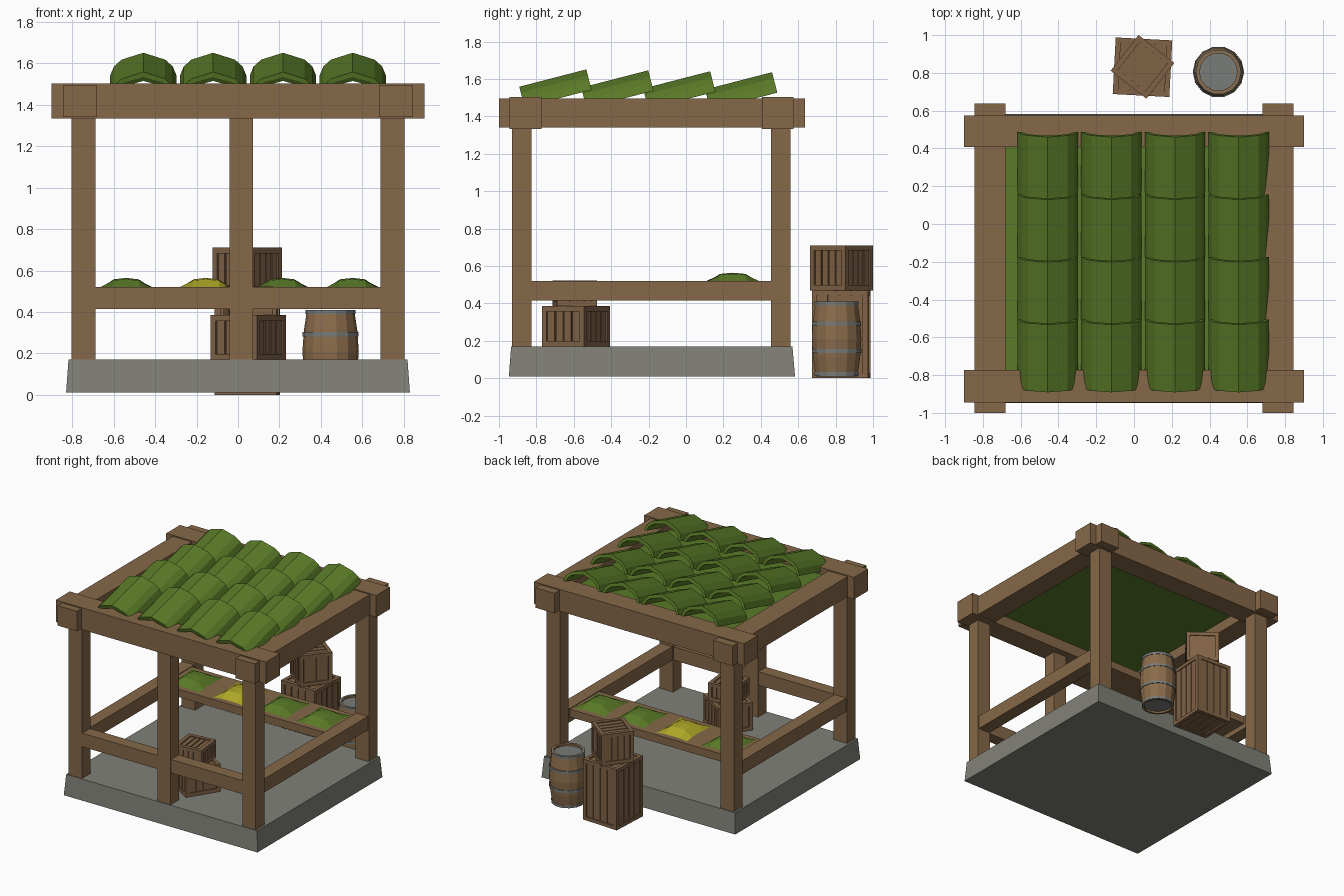
import bpy, bmesh, math
from mathutils import Matrix, Vector

if "Cube" in bpy.data.objects:
    bpy.data.objects.remove(bpy.data.objects["Cube"])


def material(name, r, g, b):
    m = bpy.data.materials.new(name)
    m.use_nodes = True
    m.diffuse_color = (r, g, b, 1)
    m.node_tree.nodes["Principled BSDF"].inputs["Base Color"].default_value = (r, g, b, 1)
    return m


WOOD = material("timber brown", 0.24, 0.14, 0.066)
CRATE = material("crate brown", 0.22, 0.125, 0.062)
STAVE = material("barrel brown", 0.26, 0.15, 0.07)
STONE = material("stone grey", 0.22, 0.22, 0.19)
METAL = material("metal grey", 0.19, 0.20, 0.19)
GREEN = material("leaf green", 0.10, 0.195, 0.02)
YELLOW = material("mustard yellow", 0.43, 0.39, 0.02)


def finish(name, bm, *mats):
    bmesh.ops.recalc_face_normals(bm, faces=bm.faces)
    me = bpy.data.meshes.new(name)
    bm.to_mesh(me)
    bm.free()
    for m in mats:
        me.materials.append(m)
    ob = bpy.data.objects.new(name, me)
    bpy.context.collection.objects.link(ob)
    return ob


def add_box(bm, lo, hi):
    lo, hi = Vector(lo), Vector(hi)
    mat = Matrix.Translation((lo + hi) / 2) @ Matrix.Diagonal((*(hi - lo), 1))
    return bmesh.ops.create_cube(bm, size=1, matrix=mat)["verts"]


def box(name, lo, hi, mat):
    bm = bmesh.new()
    add_box(bm, lo, hi)
    return finish(name, bm, mat)


# Stone base, a little narrower at the top
bm = bmesh.new()
for v in add_box(bm, (-0.83, -0.947, 0.01), (0.83, 0.583, 0.17)):
    if v.co.z > 0.1:
        v.co.x *= 0.986
        v.co.y += 0.012 if v.co.y < 0 else -0.014
finish("stone_base", bm, STONE)

# Posts, side rails and side beams
for side, s in (("left", 1), ("right", -1)):
    def span(a, b):
        return sorted((s * a, s * b))
    x0, x1 = span(0.688, 0.803)
    box(f"front_{side}_post", (x0, -0.93, 0.17), (x1, -0.825, 1.36), WOOD)
    box(f"back_{side}_post", (x0, 0.455, 0.17), (x1, 0.56, 1.36), WOOD)
    x0, x1 = span(0.695, 0.795)
    box(f"{side}_rail", (x0, -0.83, 0.415), (x1, 0.46, 0.52), WOOD)
    x0, x1 = span(0.68, 0.845)
    box(f"{side}_beam", (x0, -1.0, 1.34), (x1, 0.637, 1.495), WOOD)
box("front_middle_post", (-0.04, -0.93, 0.17), (0.073, -0.825, 1.36), WOOD)
box("front_rail", (-0.69, -0.925, 0.415), (0.69, -0.83, 0.52), WOOD)

# Cross beams and roof panel
box("front_beam", (-0.9, -0.945, 1.333), (0.9, -0.773, 1.503), WOOD)
box("back_beam", (-0.9, 0.407, 1.333), (0.9, 0.575, 1.503), WOOD)
box("roof_panel", (-0.69, -0.78, 1.42), (0.69, 0.415, 1.45), GREEN)

# Display shelf
box("shelf", (-0.7, 0.07, 0.455), (0.7, 0.43, 0.515), WOOD)


# Soft pinched sacks on the shelf
def sack(name, x, mat):
    bm = bmesh.new()
    bmesh.ops.create_grid(bm, x_segments=4, y_segments=4, size=1)
    for v in bm.verts:
        u, w = v.co.x, v.co.y
        v.co = (x + 0.133 * u * (1 - 0.1 * (1 - w * w)),
                0.25 + 0.15 * w * (1 - 0.1 * (1 - u * u)),
                0.516 + 0.048 * math.sqrt((1 - u * u) * (1 - w * w)))
    finish(name, bm, mat)


for i, x in enumerate((-0.54, -0.155, 0.213, 0.553)):
    sack(f"sack_{i + 1}", x, YELLOW if i == 1 else GREEN)

# Arched roof tiles, overlapping in tilted rows
HALF = [(0.16, 0), (0.142, 0.045), (0.105, 0.079)]
OUTER = [(-x, z) for x, z in HALF] + [(0, 0.113)] + HALF[::-1]
INNER = [(x * 0.86, z * 0.74) for x, z in OUTER]


def tile(name, x, y, z):
    tilt = Matrix.Translation((x, y, z)) @ Matrix.Rotation(math.radians(14.5), 4, "X")
    bm = bmesh.new()
    ends = [[[bm.verts.new(tilt @ Vector((px, d, pz))) for px, pz in prof]
             for prof in (OUTER, INNER)] for d in (0, 0.37)]
    (fo, fi), (bo, bi) = ends
    for i in range(len(OUTER) - 1):
        for a, b in ((fo, bo), (fi, bi), (fo, fi), (bo, bi)):
            bm.faces.new((a[i], a[i + 1], b[i + 1], b[i]))
    for i in (0, -1):
        bm.faces.new((fo[i], bo[i], bi[i], fi[i]))
    finish(name, bm, GREEN)


for row in range(4):
    for col in range(4):
        tile(f"roof_tile_{row + 1}_{col + 1}", -0.457 + 0.337 * col,
             -0.863 + 0.331 * row, 1.449 - 0.005 * row)


# Slatted crates: core, edge frame and slats on every side
def crate(name, x, y, z, size, turn):
    bm = bmesh.new()
    h = Vector(size) / 2
    t, sunk = 0.028, 0.014
    core = h - Vector((sunk, sunk, sunk))
    add_box(bm, -core, core)
    for axis in range(3):
        a, b = [(1, 2), (0, 2), (0, 1)][axis]
        for p in (-1, 1):
            # frame bars running along this axis
            for q in (-1, 1):
                lo, hi = -h, h.copy()
                for k, s in ((a, p), (b, q)):
                    lo[k], hi[k] = sorted((s * h[k], s * (h[k] - t)))
                add_box(bm, lo, hi)
            # slats on the two faces across this axis
            width = 2 * (h[a] - t) / 4
            for n in range(4):
                lo, hi = Vector(), Vector()
                lo[axis], hi[axis] = sorted((p * core[axis], p * (core[axis] + 0.007)))
                lo[a] = -h[a] + t + n * width + 0.004
                hi[a] = lo[a] + width - 0.008
                hi[b] = h[b] - t
                lo[b] = -hi[b]
                add_box(bm, lo, hi)
    bm.transform(Matrix.Translation((x, y, z + h.z))
                 @ Matrix.Rotation(math.radians(turn), 4, "Z"))
    finish(name, bm, CRATE)


crate("tall_crate", 0.045, 0.83, 0, (0.3, 0.3, 0.47), -3)
crate("top_crate", 0.045, 0.832, 0.47, (0.24, 0.24, 0.24), -38)
crate("inner_crate", 0.05, -0.588, 0.17, (0.265, 0.265, 0.215), -32)
crate("inner_top_crate", 0.05, -0.595, 0.385, (0.215, 0.215, 0.137), 7)

# Barrel turned from a profile, with grey lids
SIDES = 14
CENTRE = Matrix.Translation((0.447, 0.805, 0))


def lathe(name, profile, closed, *mats):
    bm = bmesh.new()
    rings = []
    for r, z in profile:
        rings.append([bm.verts.new((r * math.cos(k * math.tau / SIDES),
                                    r * math.sin(k * math.tau / SIDES), z))
                      for k in range(SIDES)])
    pairs = list(zip(rings, rings[1:]))
    if closed:
        pairs.append((rings[-1], rings[0]))
    else:
        for ring in (rings[0], rings[-1]):
            bm.faces.new(ring).material_index = 1
    for a, b in pairs:
        for k in range(SIDES):
            j = (k + 1) % SIDES
            bm.faces.new((a[k], a[j], b[j], b[k]))
    bm.transform(CENTRE)
    return finish(name, bm, *mats)


lathe("barrel", [(0.1, 0.025), (0.1, 0.01), (0.114, 0.01), (0.129, 0.11), (0.136, 0.21),
                 (0.129, 0.31), (0.114, 0.41), (0.1, 0.41), (0.1, 0.395)], False, STAVE, METAL)
for i, (z, r) in enumerate(((0.022, 0.116), (0.145, 0.132), (0.292, 0.131), (0.4, 0.116))):
    lathe(f"barrel_hoop_{i + 1}", [(r - 0.012, z - 0.01), (r + 0.004, z - 0.01),
                                   (r + 0.004, z + 0.01), (r - 0.012, z + 0.01)], True, METAL)
